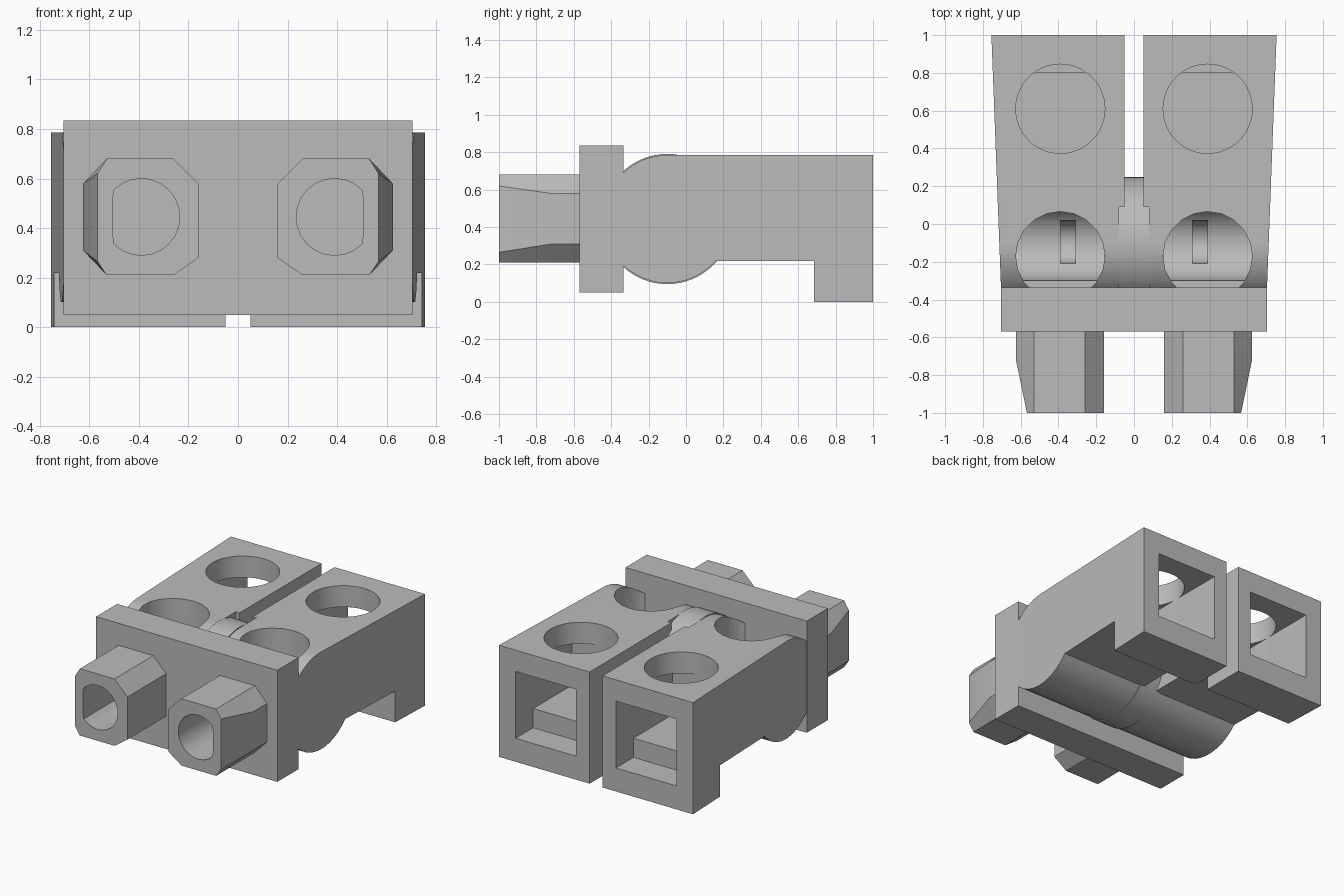
import bpy, bmesh, math
from mathutils import Matrix, Vector

cube = bpy.data.objects.get("Cube")
if cube:
    bpy.data.objects.remove(cube, do_unlink=True)

grey = bpy.data.materials.new("plain grey")
grey.use_nodes = True
grey.diffuse_color = (0.5, 0.5, 0.5, 1)
grey.node_tree.nodes["Principled BSDF"].inputs["Base Color"].default_value = (0.5, 0.5, 0.5, 1)


def make(name, bm):
    bmesh.ops.recalc_face_normals(bm, faces=bm.faces)
    me = bpy.data.meshes.new(name)
    bm.to_mesh(me)
    bm.free()
    me.materials.append(grey)
    ob = bpy.data.objects.new(name, me)
    bpy.context.scene.collection.objects.link(ob)
    return ob


def loft(name, rings):
    """Skin a list of equal-length point rings and cap both ends."""
    bm = bmesh.new()
    vs = [[bm.verts.new(p) for p in r] for r in rings]
    n = len(vs[0])
    for a, b in zip(vs, vs[1:]):
        for i in range(n):
            j = (i + 1) % n
            bm.faces.new((a[i], a[j], b[j], b[i]))
    bm.faces.new(vs[0])
    bm.faces.new(vs[-1])
    return make(name, bm)


def box(name, x0, x1, y0, y1, z0, z1):
    return loft(name, [[(x0, y0, z), (x1, y0, z), (x1, y1, z), (x0, y1, z)] for z in (z0, z1)])


def cylinder(name, axis, centre, radius, length, sides):
    bm = bmesh.new()
    turn = Vector((0, 0, 1)).rotation_difference(Vector(axis)).to_matrix().to_4x4()
    bmesh.ops.create_cone(bm, cap_ends=True, segments=sides, radius1=radius, radius2=radius,
                          depth=length, matrix=Matrix.Translation(centre) @ turn)
    return make(name, bm)


def apply_modifiers(ob):
    graph = bpy.context.evaluated_depsgraph_get()
    ob.data = bpy.data.meshes.new_from_object(ob.evaluated_get(graph))
    ob.modifiers.clear()


def cut(ob, cutters):
    for c in cutters:
        c.hide_render = True
        m = ob.modifiers.new("cut", "BOOLEAN")
        m.operation, m.solver, m.object = "DIFFERENCE", "EXACT", c
    apply_modifiers(ob)


def mirror(ob):
    m = ob.modifiers.new("mirror", "MIRROR")
    m.use_clip = m.use_mirror_merge = False
    apply_modifiers(ob)


# Arm side profile: rounded barrel in front, flat top, foot at the back
BY, BZ, R = -0.1, 0.443, 0.342
start, end = math.radians(90), math.radians(319)
profile = [(BY + R * math.cos(start + (end - start) * i / 36),
            BZ + R * math.sin(start + (end - start) * i / 36)) for i in range(37)]
profile += [(0.685, 0.22), (0.685, 0), (1, 0), (1, 0.785)]


def outer_x(y):
    return 0.755 - 0.038 * (1 - y)


arms = loft("arms", [[(0.05, y, z) for y, z in profile],
                     [(outer_x(y), y, z) for y, z in profile]])

# Openings in the arm: two round wells, barrel bore, slit, rear socket, hub notch
CX = 0.39
arm_cutters = [
    cylinder("rear_well_cutter", (0, 0, 1), (CX, 0.61, 0.65), 0.236, 0.7, 48),
    cylinder("front_well_cutter", (0, 0, 1), (CX, -0.17, 0.72), 0.236, 0.56, 20),
    cylinder("bore_cutter", (1, 0, 0), (CX, BY, BZ), 0.2, 0.47, 32),
    cylinder("slit_cutter", (1, 0, 0), (0.35, -0.095, 0.29), 0.115, 0.08, 24),
    box("socket_cutter", 0.155, 0.625, 0.805, 1.1, 0.165, 0.635),
    box("channel_cutter", 0.155, 0.625, 0.374, 0.85, 0.3, 0.635),
    box("notch_cutter", 0, 0.08, -0.06, 0.09, 0.5, 1),
]
cut(arms, arm_cutters)
mirror(arms)

# Central hinge barrel between the arms
hub = cylinder("hinge_hub", (1, 0, 0), (0, BY, BZ), 0.348, 0.162, 64)

# Front plate and chamfered plugs with tapered outer sides
plate = box("front_plate", -0.705, 0.705, -0.57, -0.335, 0.05, 0.835)
inner = [(0.53, 0.68), (0.26, 0.68), (0.16, 0.58), (0.16, 0.28), (0.26, 0.21), (0.53, 0.21)]
full = inner + [(0.625, 0.31), (0.625, 0.58)]
tip = inner + [(0.567, 0.265), (0.567, 0.62)]
plugs = loft("plugs", [[(x, y, z) for x, z in ring]
                       for y, ring in ((-1, tip), (-0.72, full), (-0.565, full))])

# Plug bore, flattened on its outer side
hole = cylinder("plug_bore_cutter", (0, 1, 0), (CX, -0.78, 0.445), 0.155, 0.66, 24)
for v in hole.data.vertices:
    v.co.x = min(v.co.x, 0.505)
cut(plugs, [hole])
mirror(plugs)
mirror(hole)
cut(plate, [hole])

for c in arm_cutters + [hole]:
    bpy.data.objects.remove(c, do_unlink=True)

bpy.ops.object.select_all(action="DESELECT")
for ob in (arms, hub, plate, plugs):
    ob.select_set(True)
bpy.context.view_layer.objects.active = arms
bpy.ops.object.shade_smooth_by_angle(angle=math.radians(30))
